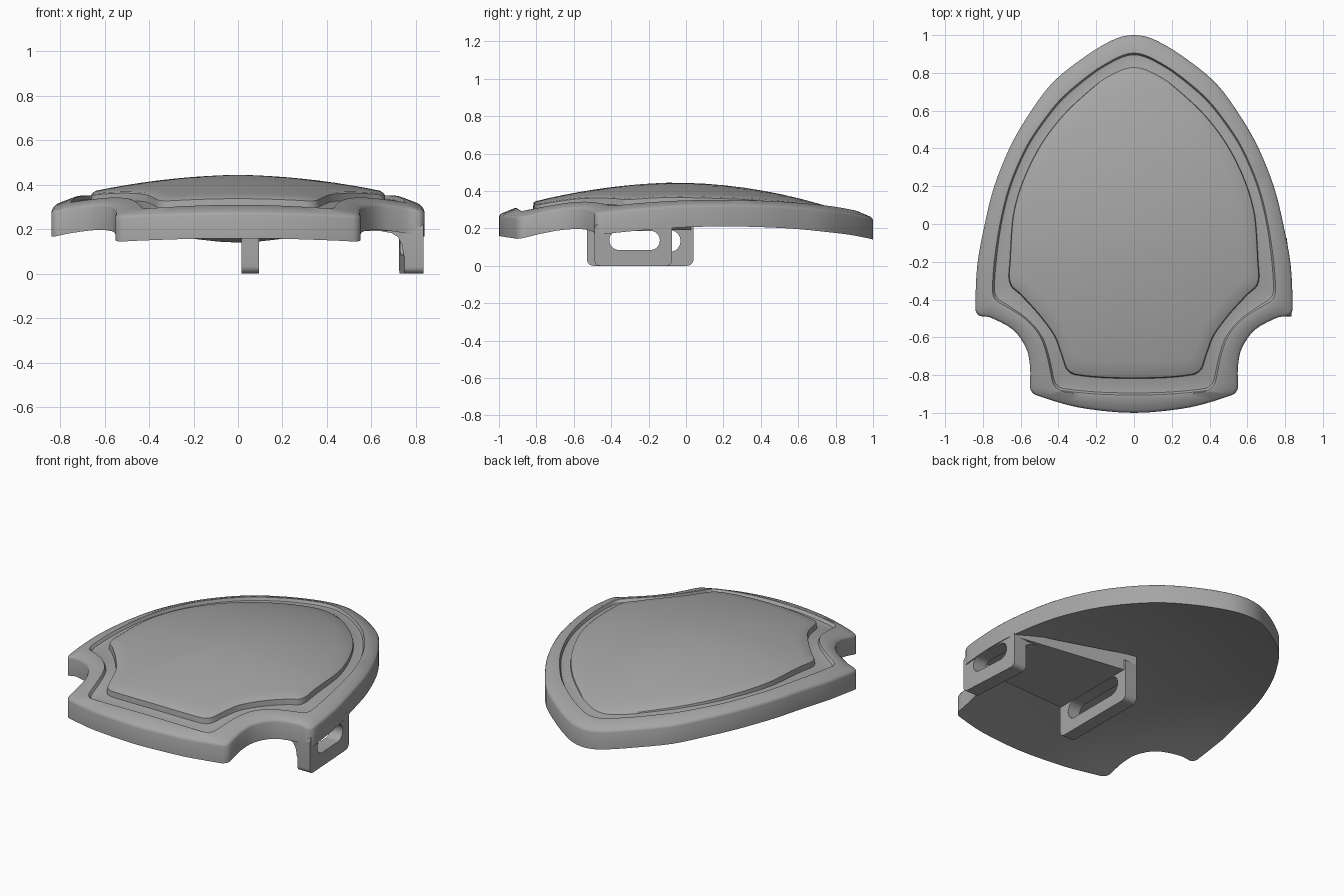
import bpy, bmesh, math
from mathutils import Vector
from mathutils.geometry import interpolate_bezier

cube = bpy.data.objects.get("Cube")
if cube:
    bpy.data.objects.remove(cube, do_unlink=True)

grey = bpy.data.materials.new("plain grey")
grey.use_nodes = True
colour = (0.38, 0.38, 0.38, 1)
grey.diffuse_color = colour
grey.node_tree.nodes["Principled BSDF"].inputs["Base Color"].default_value = colour


def finish(name, bm):
    """Turn a bmesh into a smooth shaded object."""
    bmesh.ops.recalc_face_normals(bm, faces=bm.faces)
    mesh = bpy.data.meshes.new(name)
    bm.to_mesh(mesh)
    bm.free()
    mesh.materials.append(grey)
    obj = bpy.data.objects.new(name, mesh)
    bpy.context.collection.objects.link(obj)
    bpy.ops.object.select_all(action="DESELECT")
    obj.select_set(True)
    bpy.context.view_layer.objects.active = obj
    bpy.ops.object.shade_smooth_by_angle(angle=math.radians(32))
    return obj


def bridge(bm, a, b):
    """Join two closed loops of equal length with quads."""
    for i in range(len(a)):
        j = (i + 1) % len(a)
        bm.faces.new((a[i], a[j], b[j], b[i]))


def outline(half, steps=4):
    """Mirror half an outline and smooth it into a closed loop."""
    pts = [Vector(p) for p in half]
    pts += [Vector((-p.x, p.y)) for p in pts[-2:0:-1]]
    n, loop = len(pts), []

    def handle(i):
        before, here, after = pts[i - 1], pts[i], pts[(i + 1) % n]
        return (after - before).normalized() * min((here - before).length, (after - here).length) / 3

    for i in range(n):
        j = (i + 1) % n
        loop += interpolate_bezier(pts[i], pts[i] + handle(i), pts[j] - handle(j), pts[j], steps + 1)[:-1]
    return [Vector((p.x, p.y)) for p in loop]


def mix(a, b, t):
    return [p.lerp(q, t) for p, q in zip(a, b)]


def base_height(p):
    """Height of the domed underside."""
    return 0.3 - 0.15 * p.x ** 2 - 0.15 * (p.y + 0.03) ** 2


def panel_edge(p):
    """The raised panel sinks toward the pointed end."""
    t = min(1, max(0, (0.8 - p.y) / 0.9))
    return 0.107 + 0.028 * t


# Plan outlines, from the pointed end round to the blunt end
outer = outline([(0, 1), (.1, .98), (.24, .9), (.43, .75), (.57, .56), (.66, .4), (.74, .2),
                 (.79, 0), (.83, -.22), (.84, -.45), (.82, -.485), (.76, -.495), (.64, -.56),
                 (.57, -.66), (.55, -.76), (.55, -.87), (.52, -.905), (.3, -.97), (0, -1)])
rim = outline([(0, .905), (.08, .885), (.21, .81), (.38, .67), (.5, .52), (.58, .39), (.66, .2),
               (.71, 0), (.74, -.2), (.75, -.35), (.735, -.4), (.69, -.43), (.58, -.5),
               (.5, -.59), (.46, -.7), (.43, -.84), (.39, -.88), (.2, -.9), (0, -.905)])
panel = outline([(0, .825), (.07, .81), (.18, .75), (.34, .61), (.45, .48), (.53, .35), (.6, .19),
                 (.64, .03), (.655, -.2), (.66, -.28), (.645, -.33), (.6, -.37), (.5, -.48),
                 (.42, -.59), (.385, -.68), (.355, -.765), (.31, -.795), (.18, -.81), (0, -.815)])
centre = [Vector((0, -.1))] * len(outer)

# Shield body: rings of (outline, height above the underside)
flat = lambda h: (lambda p: h)
rings = [(mix(centre, outer, k / 8), flat(0)) for k in range(1, 9)]
rings += [(outer, flat(.103)),
          (mix(outer, rim, .04), flat(.111)),
          (mix(outer, rim, .14), flat(.117)),
          (mix(outer, rim, .9), flat(.127)),
          (rim, flat(.124)),
          (mix(rim, panel, .12), flat(.105)),
          (mix(rim, panel, .3), flat(.1)),
          (mix(rim, panel, .96), flat(.098)),
          (panel, lambda p: panel_edge(p) - .005),
          (mix(panel, centre, .015), panel_edge)]
for k in range(1, 9):
    t = k / 9
    rings.append((mix(panel, centre, t),
                  lambda p, t=t: panel_edge(p) * (1 - t) + .145 * t))

bm = bmesh.new()
loops = [[bm.verts.new((p.x, p.y, base_height(p) + h(p))) for p in loop] for loop, h in rings]
for a, b in zip(loops, loops[1:]):
    bridge(bm, a, b)
for loop, h in ((loops[0], 0), (loops[-1], .145)):
    hub = bm.verts.new((0, -.1, base_height(centre[0]) + h))
    for i in range(len(loop)):
        bm.faces.new((loop[i - 1], loop[i], hub))
finish("shield_body", bm)


def rounded(y0, y1, z0, z1, r, steps=8):
    """Rounded rectangle in the side plane."""
    corners = ((y1 - r, z1 - r), (y0 + r, z1 - r), (y0 + r, z0 + r), (y1 - r, z0 + r))
    return [(cy + r * math.cos(a), cz + r * math.sin(a))
            for q, (cy, cz) in enumerate(corners)
            for a in ((q + s / steps) * math.pi / 2 for s in range(steps + 1))]


def slotted_leg(name, x0, x1, edge, slot, lean=0):
    """Upright plate with a long hole; lean shifts it inward toward the back."""
    bm = bmesh.new()
    y_front = min(y for y, z in edge)
    loops = [[bm.verts.new((x - lean * (y - y_front), y, z)) for y, z in shape]
             for x, shape in ((x0, edge), (x1, edge), (x1, slot), (x0, slot))]
    for i in range(4):
        bridge(bm, loops[i], loops[(i + 1) % 4])
    return finish(name, bm)


def prism(name, profile, ends):
    """Front-plane profile carried between two y values that may vary with x."""
    bm = bmesh.new()
    loops = [[bm.verts.new((x, ends(x)[k], z)) for x, z in profile] for k in range(2)]
    bridge(bm, *loops)
    for loop in loops:
        bm.faces.new(loop)
    return finish(name, bm)


# Arm bracket under the shield
slotted_leg("inner_strap_leg", .015, .095,
            rounded(-.53, .04, 0, .265, .035), rounded(-.46, -.03, .075, .19, .055))
slotted_leg("outer_strap_leg", .75, .835,
            rounded(-.49, -.075, 0, .225, .03), rounded(-.41, -.14, .085, .187, .05), lean=.06)
prism("bracket_plate", [(.015, .305), (.015, .192), (.78, .192), (.78, .225)],
      lambda x: (-.53 + .05 * x, .04 - .15 * x))

# Curved webs joining the plate to the outer leg on both sides of the slot
web = [(.64, .2), (.64, .192), (.69, .183), (.72, .165), (.738, .13), (.745, .08), (.77, .08), (.77, .2)]
for name, y0, y1 in (("front_web", -.488, -.42), ("rear_web", -.13, -.08)):
    prism(name, web, lambda x, y0=y0, y1=y1: (y0, y1))
